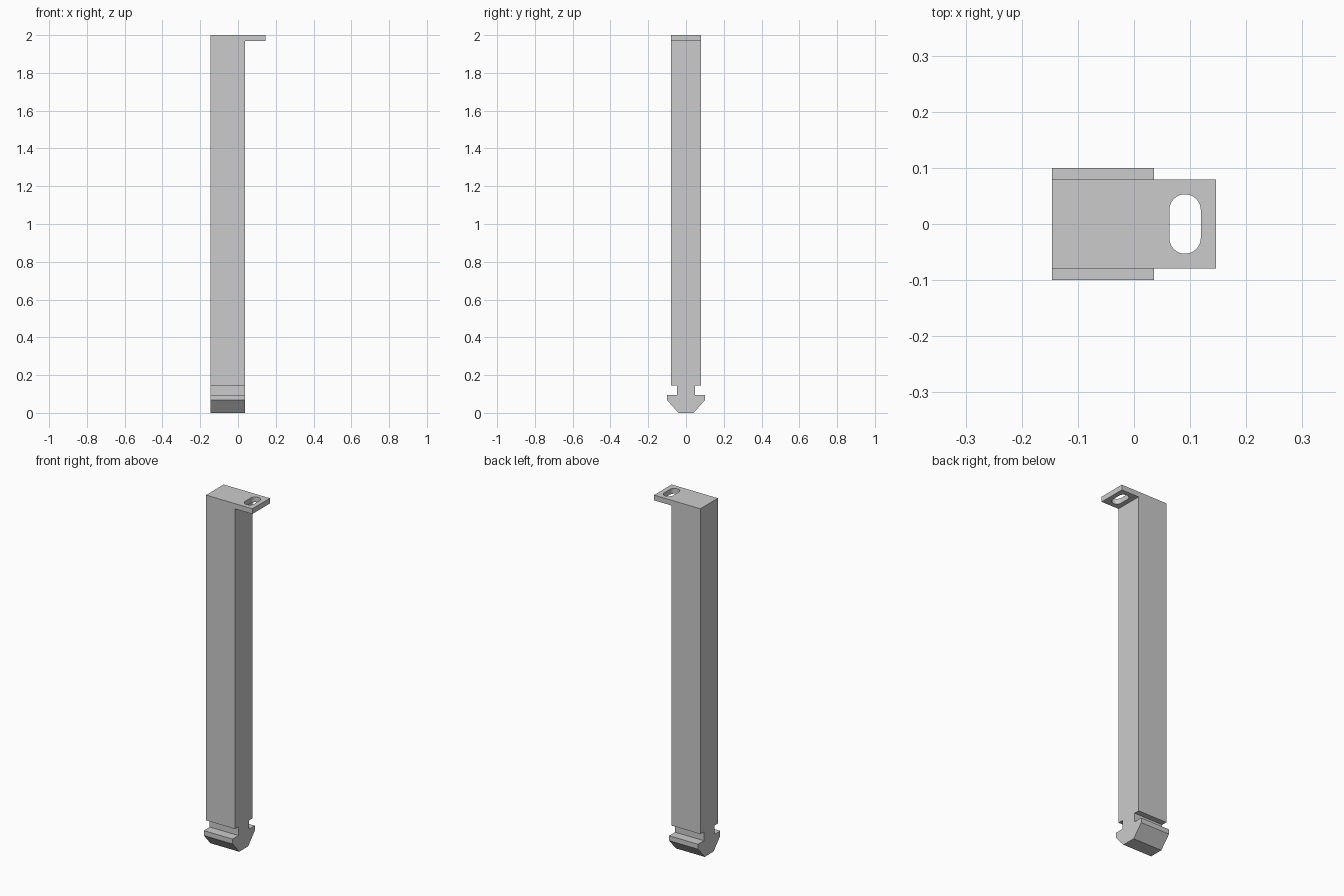
import bpy, bmesh, math
from mathutils import Vector

cube = bpy.data.objects.get("Cube")
if cube:
    bpy.data.objects.remove(cube, do_unlink=True)

# Colour
grey = bpy.data.materials.new("plain_grey")
grey.use_nodes = True
colour = (0.6, 0.6, 0.6, 1)
grey.diffuse_color = colour
grey.node_tree.nodes["Principled BSDF"].inputs["Base Color"].default_value = colour

LEFT, RIGHT, TAB_END = 0.036, -0.146, 0.146
TOP, TAB_UNDER = 2.0, 1.97


def extrude_outline(bm, points, offset):
    """Close an outline into a face and extrude it into a solid."""
    face = bm.faces.new([bm.verts.new(p) for p in points])
    new = bmesh.ops.extrude_face_region(bm, geom=[face])["geom"]
    verts = [g for g in new if isinstance(g, bmesh.types.BMVert)]
    bmesh.ops.translate(bm, verts=verts, vec=offset)
    bmesh.ops.recalc_face_normals(bm, faces=bm.faces)


def make_object(name, bm):
    mesh = bpy.data.meshes.new(name)
    bm.to_mesh(mesh)
    bm.free()
    mesh.materials.append(grey)
    obj = bpy.data.objects.new(name, mesh)
    bpy.context.collection.objects.link(obj)
    return obj


# Bar with neck and arrow-shaped foot, as a mirrored half profile
half = [(0.04, 0), (0.1, 0.067), (0.1, 0.095), (0.047, 0.095),
        (0.047, 0.145), (0.079, 0.145), (0.079, TOP)]
profile = half + [(-y, z) for y, z in reversed(half)]
bm = bmesh.new()
extrude_outline(bm, [(RIGHT, y, z) for y, z in profile], (LEFT - RIGHT, 0, 0))

# Top tab, pulled out of the upper strip of the left face
bmesh.ops.bisect_plane(bm, geom=bm.verts[:] + bm.edges[:] + bm.faces[:],
                       plane_co=(0, 0, TAB_UNDER), plane_no=(0, 0, 1))
strip = [f for f in bm.faces
         if f.normal.x > 0.9 and f.calc_center_median().z > TAB_UNDER]
result = bmesh.ops.extrude_face_region(bm, geom=strip)["geom"]
bmesh.ops.delete(bm, geom=[f for f in strip if f.is_valid], context='FACES_ONLY')
bmesh.ops.translate(bm, verts=[g for g in result if isinstance(g, bmesh.types.BMVert)],
                    vec=(TAB_END - LEFT, 0, 0))
bmesh.ops.dissolve_limit(bm, angle_limit=0.01, verts=bm.verts[:], edges=bm.edges[:])
bmesh.ops.recalc_face_normals(bm, faces=bm.faces)
hanger = make_object("hook_bar_with_tab", bm)

# Rounded slot through the tab
SLOT_X, RADIUS, REACH, STEPS = 0.091, 0.028, 0.025, 16
outline = []
for start, shift in ((0, REACH), (math.pi, -REACH)):
    for i in range(STEPS + 1):
        a = start + math.pi * i / STEPS
        outline.append((SLOT_X + RADIUS * math.cos(a),
                        shift + RADIUS * math.sin(a), TAB_UNDER - 0.1))
bm = bmesh.new()
extrude_outline(bm, outline, (0, 0, 0.2))
cutter = make_object("slot_cutter", bm)
cutter.hide_render = True
cutter.hide_viewport = True

cut = hanger.modifiers.new("slot", 'BOOLEAN')
cut.operation = 'DIFFERENCE'
cut.solver = 'EXACT'
cut.object = cutter

# Smooth slot walls, sharp edges elsewhere
bpy.context.view_layer.objects.active = hanger
hanger.select_set(True)
bpy.ops.object.modifier_apply(modifier=cut.name)
bpy.data.objects.remove(cutter, do_unlink=True)
bpy.ops.object.shade_smooth_by_angle(angle=math.radians(30))
